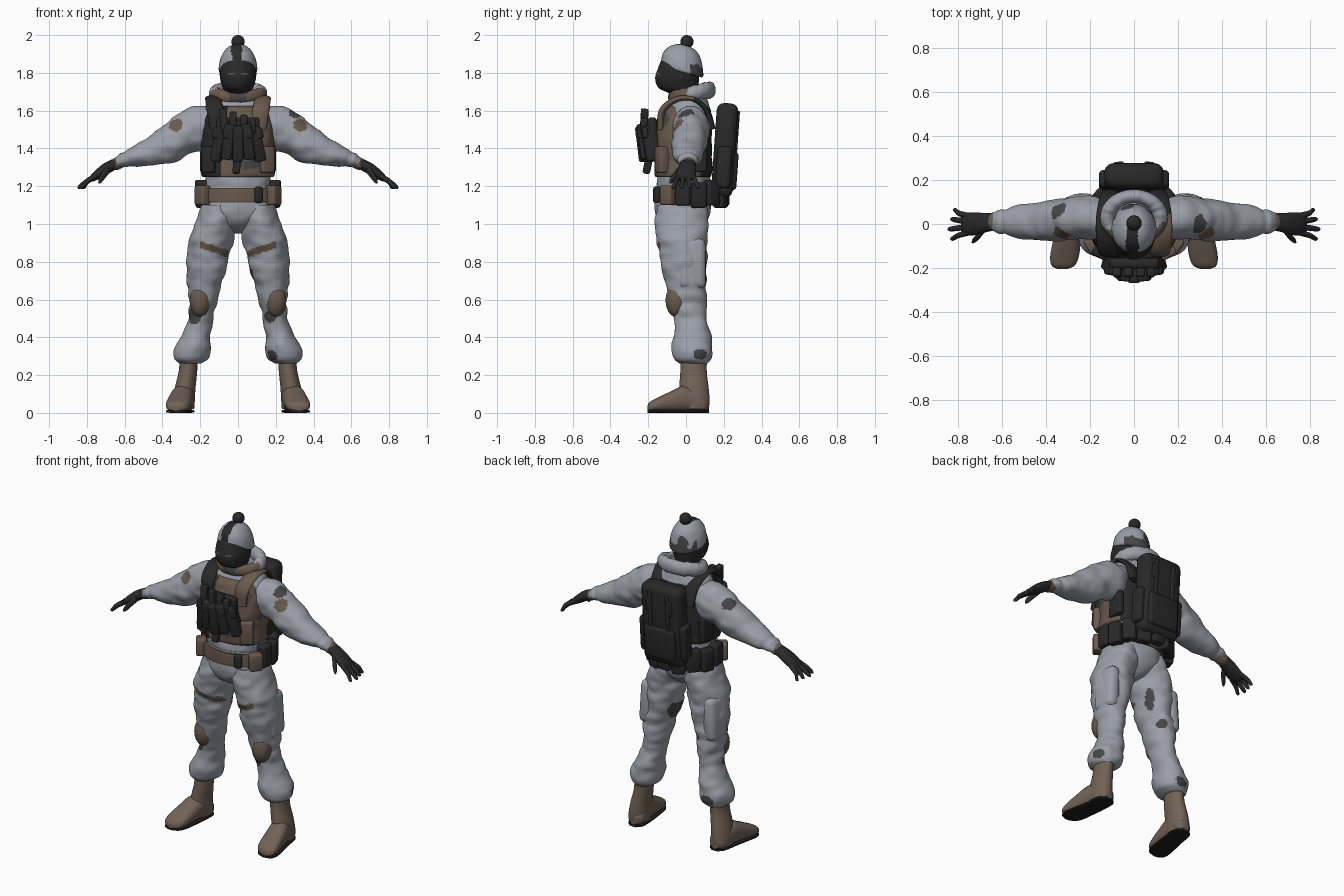
import bpy, bmesh, math
from mathutils import Vector, Matrix, noise

cube = bpy.data.objects.get("Cube")
if cube:
    bpy.data.objects.remove(cube, do_unlink=True)

PALETTE = {
    "winter_grey": (0.32, 0.34, 0.385),
    "dark_grey": (0.06, 0.06, 0.063),
    "camo_brown": (0.14, 0.10, 0.073),
    "boot_brown": (0.165, 0.122, 0.092),
    "gear_black": (0.022, 0.022, 0.023),
    "sole_black": (0.012, 0.012, 0.012),
}
MATS = {}
for mat_name, rgb in PALETTE.items():
    m = bpy.data.materials.new(mat_name)
    m.use_nodes = True
    m.diffuse_color = (*rgb, 1)
    m.node_tree.nodes["Principled BSDF"].inputs["Base Color"].default_value = (*rgb, 1)
    m.node_tree.nodes["Principled BSDF"].inputs["Roughness"].default_value = 0.8
    MATS[mat_name] = m
KEYS = list(PALETTE)
X, Y, Z = Vector((1, 0, 0)), Vector((0, 1, 0)), Vector((0, 0, 1))
SIDES = ((1, "left"), (-1, "right"))


def finish(name, bm, mat, paint=None, angle=50):
    """Turn a bmesh into an object; paint(centre) may name another material per face."""
    bmesh.ops.recalc_face_normals(bm, faces=bm.faces)
    me = bpy.data.meshes.new(name)
    if paint:
        for k in KEYS:
            me.materials.append(MATS[k])
        for f in bm.faces:
            f.material_index = KEYS.index(paint(f.calc_center_median()) or mat)
    else:
        me.materials.append(MATS[mat])
    bm.to_mesh(me)
    bm.free()
    me.shade_smooth()
    me.set_sharp_from_angle(angle=math.radians(angle))
    ob = bpy.data.objects.new(name, me)
    bpy.context.collection.objects.link(ob)
    return ob


def spline(secs, step):
    """Catmull-Rom through sections of (x, y, z, radius_u, radius_v)."""
    s = [Vector(a) for a in secs]
    s = [s[0] * 2 - s[1]] + s + [s[-1] * 2 - s[-2]]
    out = []
    for a, b, c, d in zip(s, s[1:], s[2:], s[3:]):
        n = max(2, math.ceil((c - b).length / step))
        for i in range(n):
            t = i / n
            out.append(0.5 * (2 * b + (c - a) * t + (2 * a - 5 * b + 4 * c - d) * t * t
                              + (3 * b - a - 3 * c + d) * t ** 3))
    return out + [s[-2]]


def loft(name, secs, mat, axes=(X, Y), side=1, paint=None, folds=0, power=2, n=64, step=0.008):
    """Skin of elliptic rings; axes=None turns the rings along the path."""
    bm = bmesh.new()
    pts = spline(secs, step)
    rings = []
    for i, p in enumerate(pts):
        c = Vector(p[:3])
        if axes:
            u, v = axes
        else:
            t = Vector(pts[min(i + 1, len(pts) - 1)][:3]) - Vector(pts[max(i - 1, 0)][:3])
            u, v = X, t.cross(X).normalized()
        ring = []
        for k in range(n):
            a = math.tau * k / n
            cu, sv = math.cos(a), math.sin(a)
            off = (u * math.copysign(abs(cu) ** (2 / power), cu) * max(p[3], 0.002)
                   + v * math.copysign(abs(sv) ** (2 / power), sv) * max(p[4], 0.002))
            q = c + off
            if folds:
                w = noise.noise(Vector((q.x * 13, q.y * 9, q.z * 19))) + noise.noise(q * 8)
                q += off.normalized() * folds * w
            ring.append(bm.verts.new((q.x * side, q.y, q.z)))
        rings.append(ring)
    for r, s in zip(rings, rings[1:]):
        for k in range(n):
            bm.faces.new((r[k], r[(k + 1) % n], s[(k + 1) % n], s[k]))
    bm.faces.new(rings[0])
    bm.faces.new(rings[-1])
    return finish(name, bm, mat, paint)


def box(name, loc, size, mat, rot=(0, 0, 0), bevel=0.012):
    bm = bmesh.new()
    bmesh.ops.create_cube(bm, size=1)
    bmesh.ops.scale(bm, vec=size, verts=bm.verts)
    bmesh.ops.bevel(bm, geom=bm.edges[:], offset=bevel, segments=3, profile=0.5, affect='EDGES')
    ob = finish(name, bm, mat)
    ob.location, ob.rotation_euler = loc, rot
    return ob


def ball(name, loc, size, mat):
    bm = bmesh.new()
    bmesh.ops.create_icosphere(bm, subdivisions=4, radius=1)
    bmesh.ops.transform(bm, matrix=Matrix.Translation(loc) @ Matrix.Diagonal((*size, 1)), verts=bm.verts)
    return finish(name, bm, mat)


# Camouflage blots on the clothing: centre, radii, colour
BLOTS = [((.33, -.05, 1.525), (.036, .07, .034), "camo_brown"), ((-.33, -.05, 1.525), (.036, .07, .034), "camo_brown"),
         ((.295, 0, 1.575), (.035, .045, .04), "dark_grey"), ((-.33, .05, 1.53), (.045, .05, .04), "dark_grey"),
         ((.07, .0, .74), (.025, .08, .07), "dark_grey"), ((-.24, -.04, .51), (.05, .06, .04), "dark_grey"),
         ((.17, -.05, .51), (.035, .05, .03), "dark_grey"), ((.17, -.05, .3), (.04, .05, .03), "dark_grey"),
         ((.31, .07, .31), (.05, .04, .03), "dark_grey"), ((-.24, .12, .31), (.04, .05, .03), "dark_grey"),
         ((-.05, .08, .79), (.04, .06, .1), "dark_grey"), ((-.13, .1, .67), (.035, .05, .028), "dark_grey")]


def clothes(c):
    w = 1 + 0.35 * noise.noise(c * 25)
    for o, r, k in BLOTS:
        if sum(((c[i] - o[i]) / r[i]) ** 2 for i in range(3)) < w:
            return k
    ax = abs(c.x)
    if c.y < -.04 and .05 < ax < .2 and abs(c.z - .84 - .35 * (ax - .05)) < .018 * w:
        return "camo_brown"


def vest_paint(c):
    w = noise.noise(c * 11)
    if c.y > .08 or c.x + .04 * w < (-.1 if c.z < 1.35 else -.05):
        return "gear_black"
    return "dark_grey" if w > .42 else None


def strap_paint(c):
    return "gear_black" if c.x < 0 or c.y > .04 else None


def cap_paint(c):
    w = noise.noise(c * 14)
    if c.y < .01 and abs(c.x + .004) < .026 + .01 * w and c.z > 1.865:
        return "gear_black"
    if c.y < -.1 and c.z < 1.838:
        return "gear_black"
    return "dark_grey" if c.y > .02 and c.z < 1.85 + .09 * w else None


# Head: face mask, knitted cap and bobble
loft("face_mask", [(0, .0, 1.62, .07, .075), (0, -.01, 1.685, .062, .075), (0, -.04, 1.72, .08, .105),
                   (0, -.047, 1.77, .095, .116), (0, -.04, 1.82, .096, .11), (0, -.03, 1.87, .09, .1)],
     "gear_black", paint=lambda c: "camo_brown" if .02 < abs(c.x) < .05 and c.y < -.09
     and abs(c.z - 1.797) < .005 else None)
loft("knitted_cap", [(0, -.02, 1.805, .097, .108), (0, -.02, 1.815, .102, .116), (0, -.02, 1.845, .1, .114),
                     (0, -.018, 1.88, .091, .106), (0, -.01, 1.915, .071, .084), (0, -.003, 1.938, .045, .05),
                     (0, 0, 1.948, .01, .01)], "winter_grey", axes=(X, Vector((0, 1, -.28)).normalized()), paint=cap_paint)
ball("cap_bobble", (0, .005, 1.965), (.035, .035, .035), "gear_black")

# Jacket, hood collar and trouser seat
loft("jacket", [(0, -.01, 1.16, .17, .14), (0, -.01, 1.24, .175, .14), (0, -.01, 1.35, .17, .13), (0, 0, 1.48, .18, .13),
                (0, .01, 1.58, .19, .12), (0, .015, 1.65, .155, .1), (0, .015, 1.7, .08, .07)], "winter_grey", folds=.006)
bm = bmesh.new()
hood_rows = []
for i in range(80):
    a = math.tau * i / 80
    out = Vector((math.cos(a), .82 * math.sin(a), 0))
    thick = .034 + .004 * math.sin(a)
    hood_rows.append([bm.verts.new(Vector((0, .028, 1.69)) + out * (.12 + thick * math.cos(b))
                      + Z * (.02 * math.sin(a) + thick * 1.15 * math.sin(b) + .008 * noise.noise(out * 5)))
                      for b in (math.tau * k / 24 for k in range(24))])
for i in range(80):
    r, s = hood_rows[i], hood_rows[(i + 1) % 80]
    for k in range(24):
        bm.faces.new((r[k], s[k], s[(k + 1) % 24], r[(k + 1) % 24]))
finish("hood_collar", bm, "winter_grey", lambda c: None if c.y > .0 + .05 * noise.noise(c * 20)
       else ("camo_brown" if abs(c.x) > .05 else "dark_grey"))
loft("trouser_seat", [(0, -.015, 1.2, .175, .14), (0, -.018, 1.1, .195, .148), (0, -.018, 1.05, .19, .143),
                      (0, -.015, 1.0, .13, .12), (0, -.01, .965, .06, .08), (0, -.01, .95, .02, .04)],
     "winter_grey", folds=.004)

# Vest with shoulder straps
loft("vest", [(0, -.015, 1.25, .19, .145), (0, -.015, 1.27, .198, .15), (0, -.015, 1.4, .195, .152),
              (0, -.012, 1.52, .185, .15), (0, -.005, 1.6, .16, .135), (0, 0, 1.625, .13, .11)],
     "camo_brown", paint=vest_paint, folds=.006, power=2.4)
for s, word in SIDES:
    loft(word + "_vest_strap", [(.11, -.135, 1.5, .04, .018), (.12, -.125, 1.6, .045, .018), (.132, -.05, 1.66, .042, .015),
                                (.132, .04, 1.66, .04, .013), (.12, .11, 1.6, .04, .015), (.11, .14, 1.5, .04, .018)],
         "camo_brown", axes=None, side=s, paint=strap_paint, n=32)
    box(word + "_vest_pouch", (s * .15, -.125, 1.34), (.075, .06, .14), "camo_brown" if s > 0 else "gear_black",
        (0, 0, s * .5))
    box(word + "_vest_side_pouch", (s * .182, .06, 1.35), (.04, .1, .15), "gear_black")

# Chest rig: backing panel, fanned magazine pouches, magazines above
box("chest_panel", (0, -.175, 1.455), (.23, .05, .22), "gear_black", (.05, 0, 0), .02)
for i in range(-2, 3):
    y = -.222 + .009 * i * i
    box(f"chest_pouch_{i + 3}", (i * .05, y, 1.425 + .012 * (i % 2)), (.056, .075, .19), "gear_black",
        (.12, i * -.12, i * .12))
    box(f"chest_pouch_flap_{i + 3}", (i * .054, y - .03, 1.48), (.05, .03, .06), "gear_black", (.1, i * -.12, 0))
for i, x in enumerate((-.075, -.025, .03, .075)):
    box(f"magazine_{i + 1}", (x, -.222, 1.545 - .008 * i), (.038, .04, .13 - .016 * i), "gear_black", (-.06, x, 0), .008)
box("chest_knife", (-.005, -.2, 1.325), (.04, .04, .12), "gear_black", (-.2, .1, 0))

# Belt, buckle and pouches
loft("belt", [(0, -.015, 1.115, .2, .152), (0, -.015, 1.12, .207, .158), (0, -.015, 1.185, .203, .158),
              (0, -.015, 1.19, .196, .152)], "camo_brown")
box("belt_buckle", (.11, -.155, 1.155), (.045, .03, .085), "gear_black", (0, 0, .4))
for s, word in SIDES:
    box(word + "_front_belt_pouch", (s * .188, -.095, 1.152), (.075, .06, .105), "camo_brown", (0, 0, s * .95))
for i in range(9):
    a = math.radians(-6 + 24 * i)
    box(f"belt_pouch_{i + 1}", (.197 * math.cos(a), .195 * math.sin(a) + .005, 1.165 - .012 * (i % 2)),
        (.078, .06, .135), "gear_black", (0, 0, a - math.pi / 2))

# Backpack
TILT = (-.07, 0, 0)
box("backpack", (0, .205, 1.39), (.27, .115, .5), "gear_black", TILT, .04)
box("backpack_lower_pouch", (0, .25, 1.28), (.21, .045, .2), "gear_black", TILT, .018)
box("backpack_lid", (0, .245, 1.54), (.22, .05, .14), "gear_black", TILT, .02)
for s, word in SIDES:
    box(word + "_backpack_clip", (s * .07, .267, 1.52), (.045, .025, .09), "gear_black", TILT, .008)
    box(word + "_backpack_side_pocket", (s * .135, .2, 1.3), (.05, .08, .22), "gear_black", TILT, .02)
    box(word + "_backpack_webbing", (s * .06, .262, 1.4), (.025, .02, .4), "gear_black", TILT, .006)

ARM = (Vector((.43, 0, .9)), Y)
HAND = (Vector((.52, 0, .85)), Y)
for s, word in SIDES:
    # Sleeve, wrist cuff and glove
    loft(word + "_sleeve", [(.12, .02, 1.55, .09, .08), (.2, .028, 1.518, .117, .097), (.29, .025, 1.475, .106, .095),
                            (.38, .015, 1.415, .092, .09), (.47, .01, 1.38, .071, .086), (.55, .01, 1.355, .054, .073),
                            (.585, .01, 1.343, .041, .058), (.61, .01, 1.335, .042, .058), (.64, .01, 1.323, .03, .044)],
         "winter_grey", ARM, s, clothes, .009)
    loft(word + "_cuff", [(.59, .01, 1.343, .03, .04), (.64, .01, 1.32, .033, .042), (.665, .008, 1.309, .027, .038)],
         "camo_brown", ARM, s, n=24)
    loft(word + "_glove_palm", [(.64, .01, 1.325, .027, .04), (.69, .005, 1.298, .03, .046), (.735, 0, 1.268, .026, .052),
                                (.77, 0, 1.243, .018, .05), (.785, 0, 1.232, .008, .04)], "gear_black", HAND, s, n=24)
    for i, y in enumerate((-.04, -.014, .013, .038)):
        reach = .848 - .012 * abs(i - 1)
        loft(f"{word}_finger_{i + 1}", [(.755, y, 1.253, .014, .013), (.8, y * 1.3, 1.225, .014, .013),
                                        (reach - .01, y * 1.65, 1.197, .011, .011), (reach, y * 1.7, 1.19, .004, .004)],
             "gear_black", HAND, s, n=12)
    loft(word + "_thumb", [(.685, -.02, 1.295, .02, .02), (.71, -.055, 1.26, .017, .016), (.73, -.075, 1.23, .013, .012),
                           (.738, -.083, 1.217, .004, .004)], "gear_black", HAND, s, n=16)

    # Trouser leg with cargo pocket and knee pad
    loft(word + "_trouser_leg", [(.1, -.018, 1.1, .085, .13), (.113, -.018, 1.02, .108, .142), (.137, -.02, .93, .12, .134),
                                 (.153, -.015, .84, .113, .126), (.167, -.01, .74, .1, .12), (.18, .002, .66, .086, .11),
                                 (.19, .015, .56, .07, .096), (.203, .03, .47, .066, .086), (.228, .032, .39, .085, .102),
                                 (.24, .03, .33, .093, .107), (.247, .033, .285, .084, .097), (.255, .037, .262, .055, .075)],
         "winter_grey", (X, Y), s, clothes, .01)
    box(word + "_cargo_pocket", (s * .222, .03, .79), (.085, .15, .27), "winter_grey", (0, s * -.06, s * .1), .036)
    ball(word + "_knee_pad", (s * .2, -.05, .595), (.056, .058, .088), "camo_brown")

    # Boot shaft, foot and sole
    loft(word + "_boot_shaft", [(.26, .042, .3, .048, .07), (.265, .04, .22, .049, .07), (.28, .042, .13, .055, .078),
                                (.287, .045, .06, .058, .08), (.288, .045, .02, .056, .074)], "boot_brown", side=s)
    foot = [(.283, .122, .045, .025, .03), (.284, .09, .05, .052, .044), (.293, .0, .075, .06, .069),
            (.306, -.08, .06, .064, .054), (.317, -.15, .043, .065, .037), (.323, -.19, .033, .052, .026),
            (.326, -.205, .025, .022, .012)]
    loft(word + "_boot_foot", foot, "boot_brown", (X, Z), s, power=2.4)
    loft(word + "_boot_sole", [(x, y, .008, r, .008) for x, y, z, r, h in foot], "sole_black", (X, Z), s, power=4)
